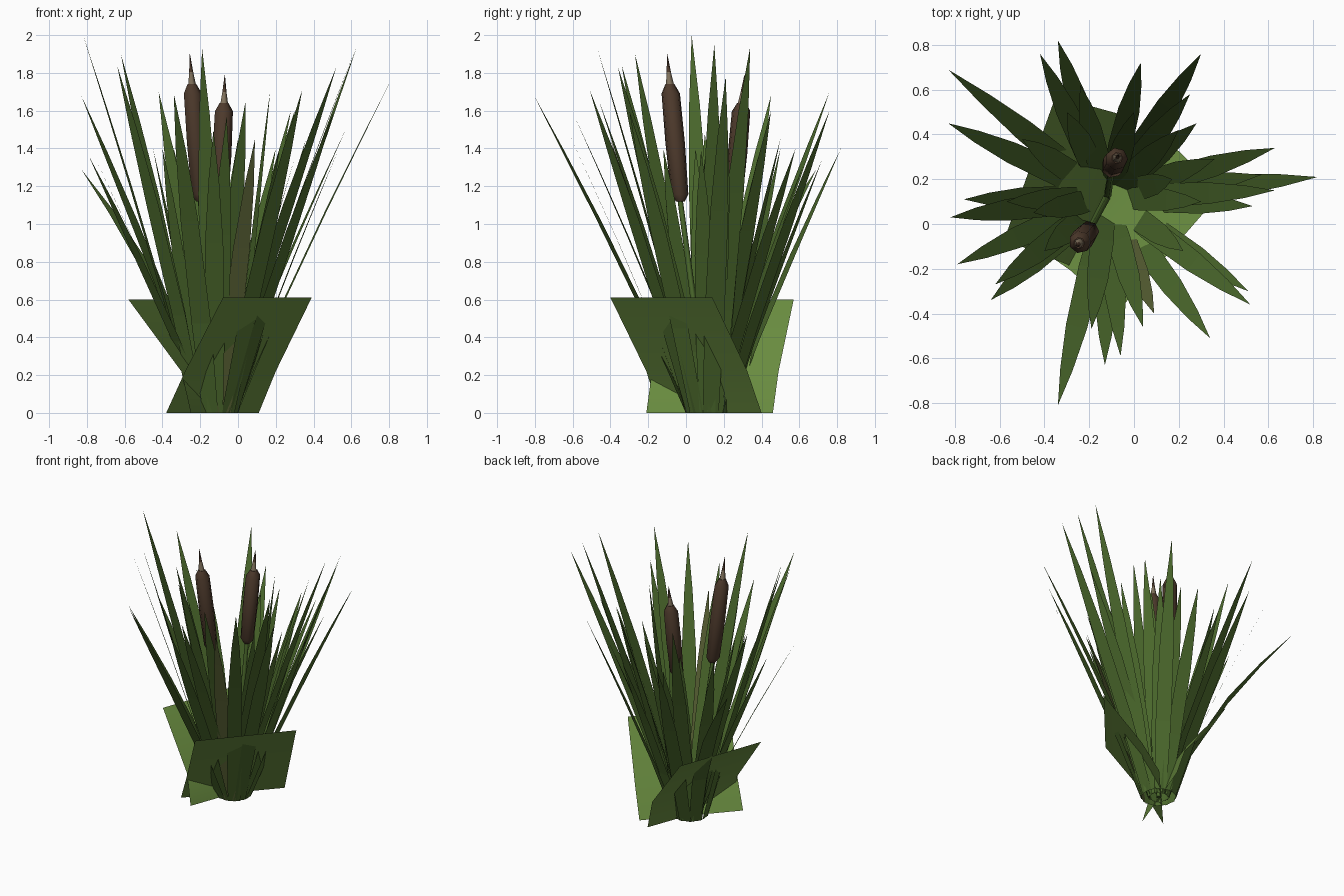
import bpy, math
from mathutils import Vector

if "Cube" in bpy.data.objects:
    bpy.data.objects.remove(bpy.data.objects["Cube"])

CENTER = Vector((-0.12, 0.12, 0))

def material(name, rgb):
    m = bpy.data.materials.new(name)
    m.diffuse_color = (*rgb, 1)
    m.use_nodes = True
    m.node_tree.nodes["Principled BSDF"].inputs["Base Color"].default_value = m.diffuse_color
    return m

GREEN = material("leaf_green", (0.07, 0.14, 0.025))
DRY = material("dry_leaf", (0.10, 0.12, 0.035))
GRASS = material("grass_green", (0.14, 0.26, 0.05))
BROWN = material("seed_brown", (0.075, 0.042, 0.025))
TAN = material("spike_tan", (0.22, 0.17, 0.11))

def add_mesh(name, verts, faces, mat):
    me = bpy.data.meshes.new(name)
    me.from_pydata(verts, [], faces)
    me.materials.append(mat)
    ob = bpy.data.objects.new(name, me)
    bpy.context.collection.objects.link(ob)
    return ob

# Tapered leaf blades: half width along the length, ending in a point
PROFILE = [(0, 0.042), (0.28, 0.053), (0.6, 0.048), (0.82, 0.028)]

def leaves(name, tips, mat):
    verts, faces = [], []
    for i, (x, y, z) in enumerate(tips):
        out = Vector((x, y, 0)) - CENTER
        reach = out.length
        out.normalize()
        side = Vector((-out.y, out.x, 0))
        r0 = (0.115, 0.06)[i % 2] if reach > 0.3 else 0.03
        bend = 1.55 if z < 1.3 else 1.1
        n = len(verts)
        for t, w in PROFILE:
            p = CENTER + out * (r0 + (reach - r0) * t ** bend)
            p.z = z * t
            verts += [p - side * w, p + side * w]
        verts.append(Vector((x, y, z)))
        for k in range(len(PROFILE) - 1):
            a = n + 2 * k
            faces.append((a, a + 1, a + 3, a + 2))
        a = n + 2 * len(PROFILE) - 2
        faces.append((a, a + 1, a + 2))
    return add_mesh(name, verts, faces, mat)

# outer leaves by side
leaves("left_leaves", [(-.83, .69, 1.29), (-.83, .45, 1.68), (-.82, .03, 2.0), (-.79, -.18, 1.36),
                       (-.64, -.34, 1.84), (-.76, .11, 1.36), (-.62, -.27, 1.9), (-.57, .1, 1.48)], GREEN)
leaves("front_leaves", [(-.13, -.63, 1.5), (-.06, -.59, 1.57), (-.34, -.81, 1.69), (-.19, -.47, 1.93),
                        (.34, -.51, 1.71), (.04, -.46, 1.65), (.51, -.30, 1.6), (.52, -.36, 1.83)], GREEN)
leaves("right_leaves", [(.53, .08, 1.39), (.63, .15, 1.95), (.82, .21, 1.78), (.57, .22, 1.5),
                        (.63, .34, 1.94), (.28, .45, 1.6), (.36, .29, 1.45)], GREEN)
leaves("back_leaves", [(.30, .76, 1.6), (.25, .58, 1.4), (.03, .72, 1.34), (-.24, .62, 1.31),
                       (-.34, .82, 1.4), (-.42, .76, 1.7), (.17, .2, 1.7)], GREEN)
leaves("dry_leaf", [(.09, -.4, 1.45)], DRY)
# shorter leaves filling the heart of the clump
leaves("inner_leaves", [(-.5, .38, 1.35), (-.45, .05, 1.4), (-.4, -.12, 1.4), (.3, .1, 1.35),
                        (.22, -.12, 1.4), (.2, .42, 1.4), (-.3, .5, 1.4), (0, .5, 1.45)], GREEN)

# Two slanted grass panels crossing at the clump: bottom, middle and top rows
def panel(name, rows):
    verts = [v for row in rows for v in row]
    faces = [(2 * i, 2 * i + 1, 2 * i + 3, 2 * i + 2) for i in range(len(rows) - 1)]
    ob = add_mesh(name, verts, faces, GRASS)
    for p in ob.data.polygons:
        p.use_smooth = True

panel("front_grass_panel", [((-.38, -.14, 0), (.11, .40, 0)),
                            ((-.28, -.21, .22), (.20, .325, .22)),
                            ((-.08, -.40, .61), (.39, .14, .61))])
panel("back_grass_panel", [((-.25, -.21, 0), (0, .46, 0)),
                           ((-.30, -.18, .22), (-.06, .49, .22)),
                           ((-.58, -.07, .60), (-.35, .57, .60))])

# Round parts swept along a list of (point, radius)
def tube(name, rings, mat, sides=7):
    verts, faces = [], []
    for p, r in rings:
        for k in range(sides):
            a = 2 * math.pi * k / sides
            verts.append((p[0] + r * math.cos(a), p[1] + r * math.sin(a), p[2]))
    for i in range(len(rings) - 1):
        for k in range(sides):
            a, b = i * sides + k, i * sides + (k + 1) % sides
            faces.append((a, b, b + sides, a + sides))
    faces.append(tuple(reversed(range(sides))))
    faces.append(tuple(range(len(verts) - sides, len(verts))))
    ob = add_mesh(name, verts, faces, mat)
    for p in ob.data.polygons:
        p.use_smooth = len(p.vertices) == 4

# Cattails: stem, seed head and spike
def cattail(name, bottom, top, tip):
    b, t, e = Vector(bottom), Vector(top), Vector(tip)
    tube(name + "_stem", [(CENTER, .018), (b, .015)], GREEN, 5)
    tube(name + "_head", [(b.lerp(t, f), r) for f, r in
                          [(0, .025), (.06, .047), (.5, .053), (.92, .05), (1, .025)]], BROWN)
    m = t.lerp(e, .4)
    tube(name + "_spike_base", [(t, .022), (m, .012)], TAN, 5)
    tube(name + "_spike_tip", [(m, .012), (e, .001)], BROWN, 5)

cattail("front_cattail", (-.20, -.03, 1.12), (-.245, -.085, 1.74), (-.255, -.10, 1.90))
cattail("back_cattail", (-.10, .25, 1.10), (-.075, .295, 1.64), (-.07, .31, 1.79))
